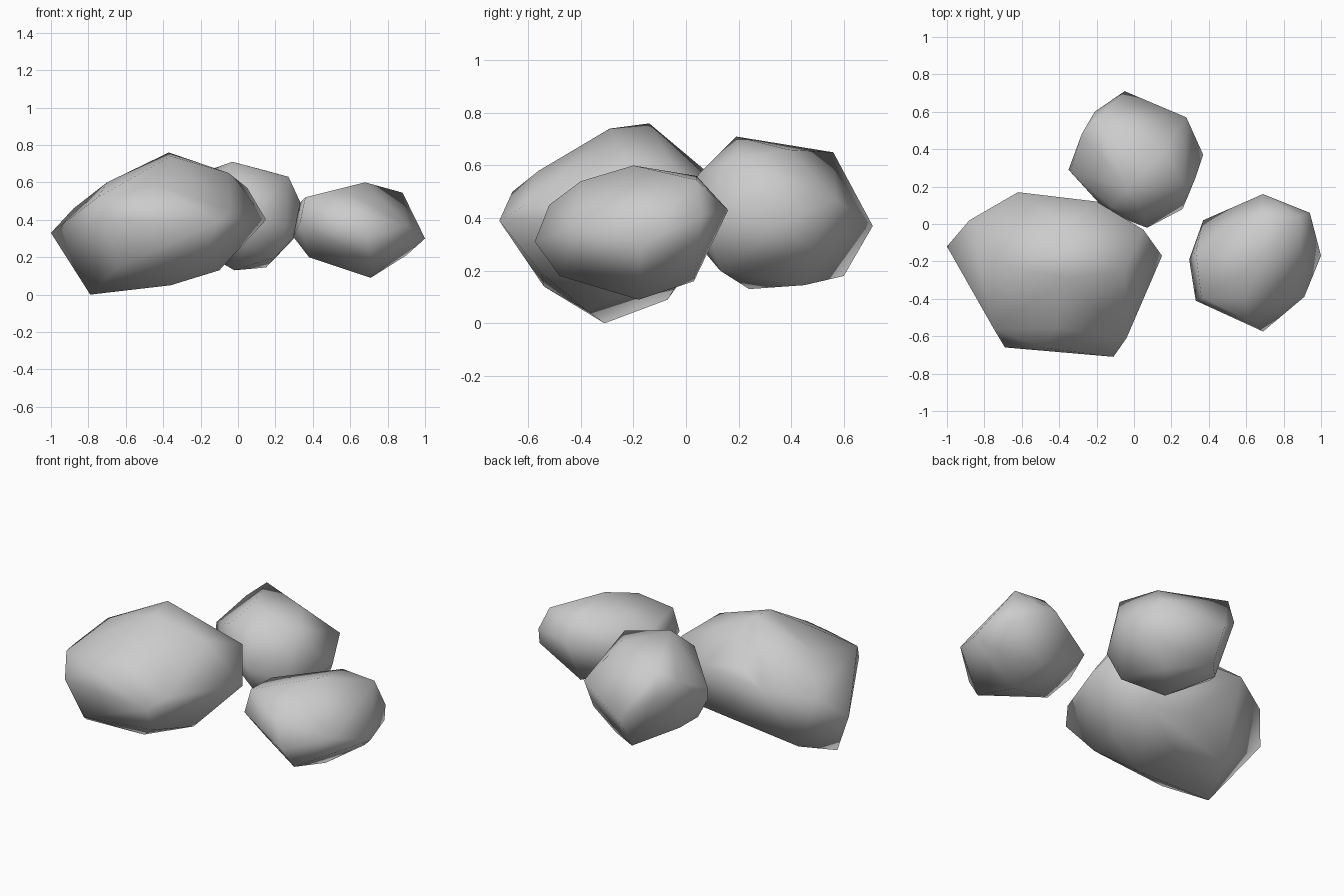
import bpy, bmesh
from mathutils import Vector
from mathutils.bvhtree import BVHTree


def rock(name, corners, dent=None, outward=(0, .5, .85)):
    """Chiselled boulder: the convex hull around its main corners, shaded smooth.
    An optional dent pulls the facet lying outward of a point in to that point."""
    bm = bmesh.new()
    for p in corners:
        bm.verts.new(p)
    bmesh.ops.convex_hull(bm, input=bm.verts[:])
    loose = [v for v in bm.verts if not v.link_faces]
    bmesh.ops.delete(bm, geom=loose, context='VERTS')
    bmesh.ops.recalc_face_normals(bm, faces=bm.faces[:])
    if dent:
        bm.faces.index_update()
        bm.faces.ensure_lookup_table()
        hit = BVHTree.FromBMesh(bm).ray_cast(Vector(dent), Vector(outward))[2]
        if hit is not None:
            bmesh.ops.poke(bm, faces=[bm.faces[hit]])["verts"][0].co = dent
    for f in bm.faces:
        f.smooth = True
    mesh = bpy.data.meshes.new(name)
    bm.to_mesh(mesh)
    bm.free()
    ob = bpy.data.objects.new(name, mesh)
    bpy.context.collection.objects.link(ob)
    return ob


# Large boulder, left, with a hollow in its back
rock("large_rock", [
    (-.37, -.14, .76), (-.36, -.29, .74), (-.05, -.25, .65), (-.70, -.22, .60),   # crown
    (-.42, -.56, .58), (-.50, -.66, .50), (-.62, .17, .50), (-.20, .12, .52),     # shoulders
    (-.75, -.56, .52), (-.88, .02, .46), (.05, -.03, .57), (-.04, -.61, .45),
    (-1.0, -.12, .33), (.15, -.17, .40), (-.11, -.71, .39), (-.69, -.66, .40),    # waist
    (-.79, -.31, .0), (-.36, -.38, .05), (-.10, -.28, .13), (-.65, -.54, .14),    # base
    (-.70, -.07, .09), (-.10, .0, .20), (-.38, .03, .23), (-.18, -.55, .19)],
    dent=(-.37, .0, .51))

# Medium boulder, back
rock("back_rock", [
    (-.03, .19, .71), (.16, .39, .66), (-.20, .56, .65), (.27, .20, .63),         # crown
    (-.28, .48, .58), (.05, .05, .57), (-.12, .09, .60), (.33, .25, .50),         # shoulders
    (-.34, .28, .48), (-.14, .06, .45), (-.21, .60, .50),
    (-.35, .29, .42), (.28, .57, .47), (.37, .37, .38), (-.05, .71, .37),         # waist
    (.07, -.02, .43), (.26, .08, .36), (.28, .48, .28), (-.29, .30, .30),
    (-.06, .60, .18), (-.02, .24, .13), (.15, .45, .145), (.20, .13, .20),        # base
    (-.24, .40, .26), (.04, .08, .26)])

# Small boulder, right
rock("right_rock", [
    (.68, -.20, .60), (.88, .04, .545), (.67, .04, .56), (.36, -.39, .52),        # crown
    (.60, -.40, .54), (.62, -.52, .45), (.33, -.15, .49),
    (.69, .16, .43), (.94, .06, .41), (1.0, -.17, .30), (.91, -.39, .37),         # waist
    (.69, -.575, .31), (.33, -.41, .38), (.37, .02, .34), (.295, -.19, .31),
    (.94, .05, .32), (.71, -.18, .09), (.90, -.08, .21), (.71, -.48, .18),        # base
    (.38, -.28, .20), (.68, .03, .16)])
